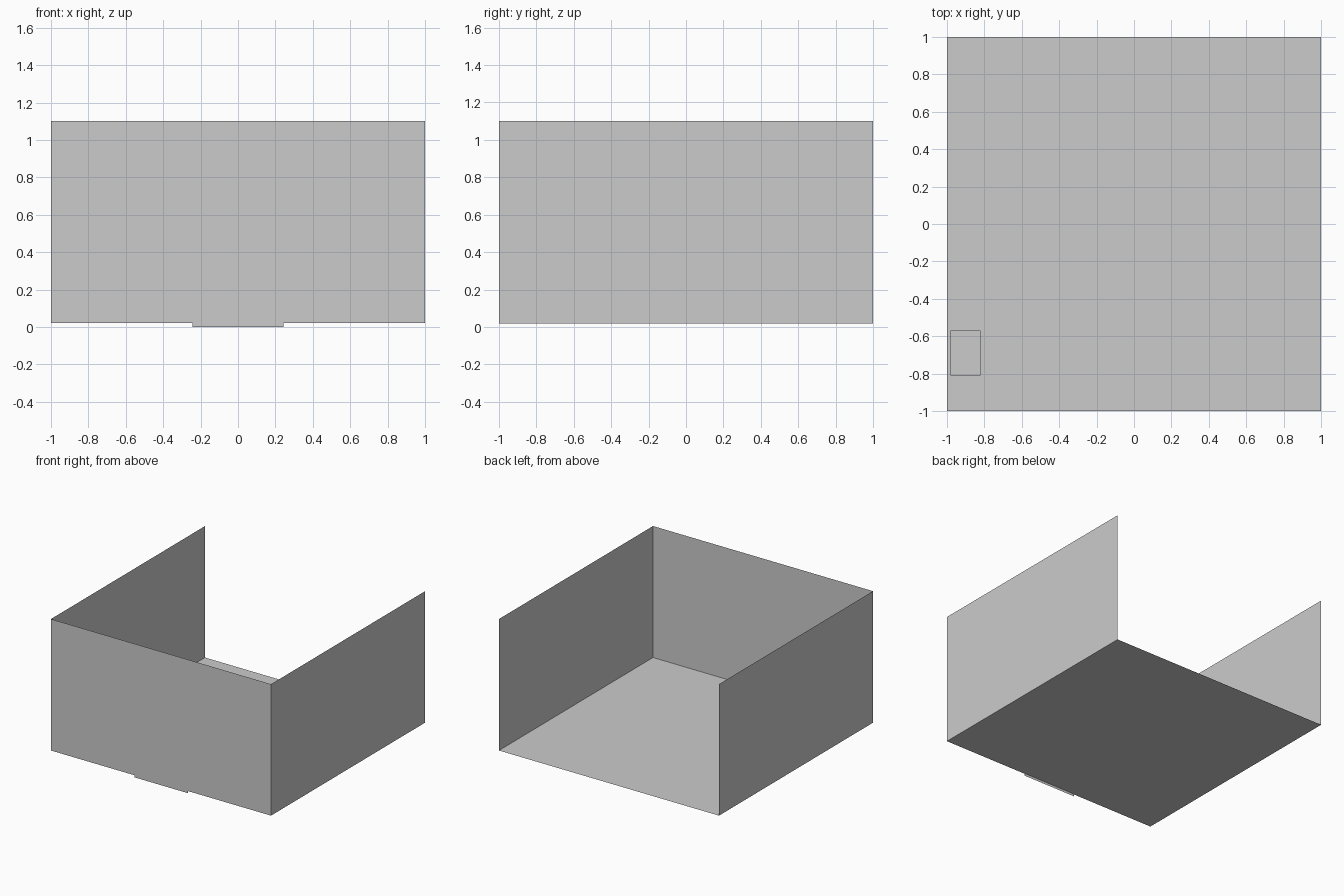
import bpy
import bmesh
from mathutils import Vector

if "Cube" in bpy.data.objects:
    bpy.data.objects.remove(bpy.data.objects["Cube"])

FLOOR_Z, WALL_TOP = 0.02, 1.10


def panel(name, origin, u, v):
    """Single flat rectangle spanned by edge vectors u and v."""
    o, u, v = Vector(origin), Vector(u), Vector(v)
    bm = bmesh.new()
    bm.faces.new([bm.verts.new(p) for p in (o, o + u, o + u + v, o + v)])
    mesh = bpy.data.meshes.new(name)
    bm.to_mesh(mesh)
    bm.free()
    obj = bpy.data.objects.new(name, mesh)
    bpy.context.collection.objects.link(obj)
    return obj


def box(name, lo, hi):
    lo, hi = Vector(lo), Vector(hi)
    bpy.ops.mesh.primitive_cube_add(size=1, location=(lo + hi) / 2)
    obj = bpy.context.object
    obj.name = name
    obj.scale = hi - lo
    return obj


up = (0, 0, WALL_TOP - FLOOR_Z)

# Room shell, open at the back and top
panel("floor", (-1, -1, FLOOR_Z), (2, 0, 0), (0, 2, 0))
panel("front_wall", (-1, -1, FLOOR_Z), (2, 0, 0), up)
panel("left_wall", (-1, 1, FLOOR_Z), (0, -2, 0), up)
panel("right_wall", (1, -1, FLOOR_Z), (0, 2, 0), up)

# Door panel just inside the front wall
panel("door", (0.243, -0.995, 0.0), (-0.486, 0, 0), (0, 0, 0.805))

# Low cabinet in the front left corner
box("corner_cabinet", (-0.98, -0.81, FLOOR_Z), (-0.82, -0.57, 0.28))
